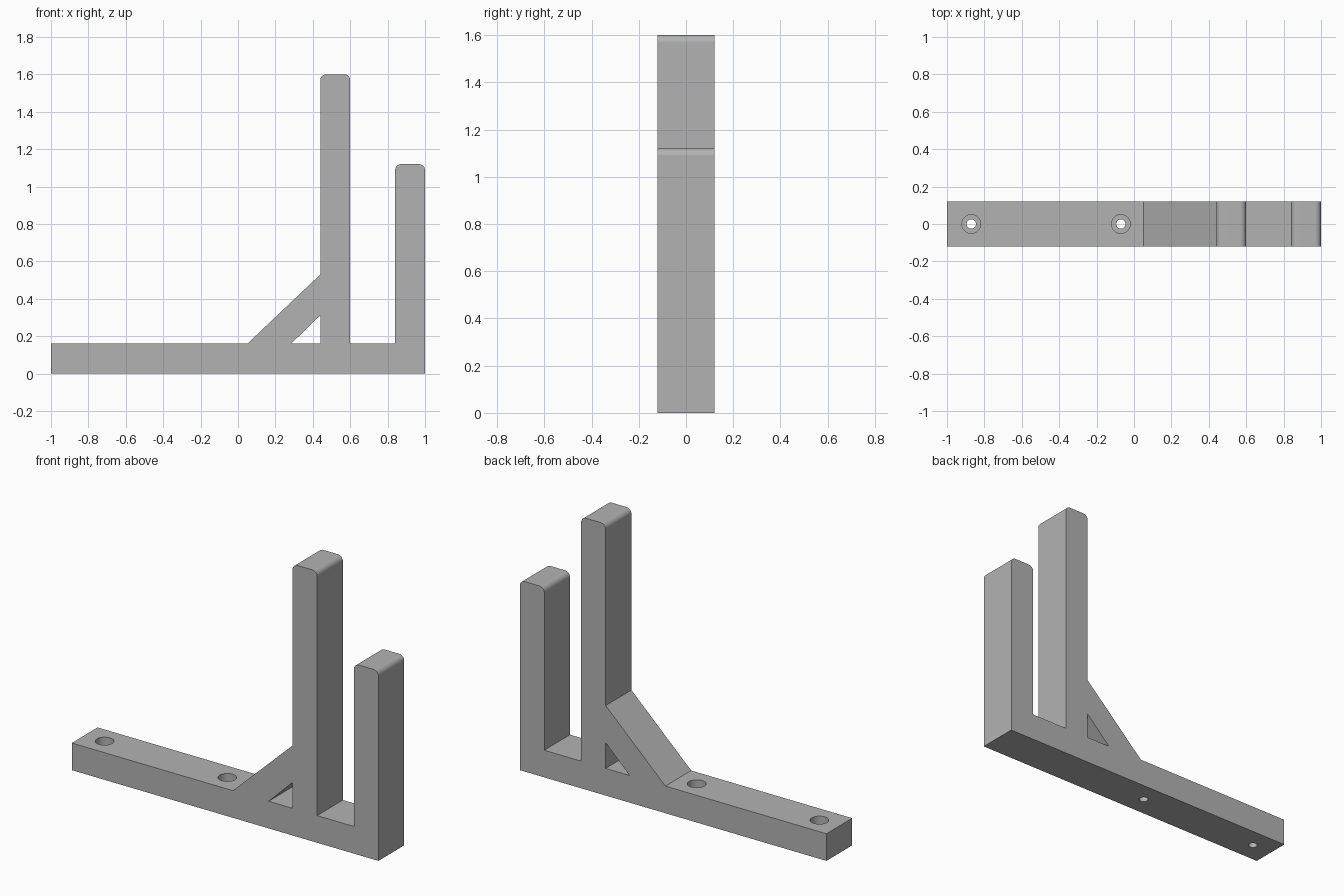
import bpy
import bmesh
import math

cube = bpy.data.objects.get("Cube")
if cube:
    bpy.data.objects.remove(cube, do_unlink=True)

DEPTH = 0.24     # width of the bracket along y
BASE = 0.16      # thickness of base and posts
HOLES = (-0.87, -0.07)

grey = bpy.data.materials.new("plain_grey")
grey.use_nodes = True
colour = (0.45, 0.45, 0.45, 1)
grey.diffuse_color = colour
grey.node_tree.nodes["Principled BSDF"].inputs["Base Color"].default_value = colour


def extruded(name, points, depth, round_above=None):
    """Extrude an x-z outline along y, rounding corners above a height."""
    bm = bmesh.new()
    face = bm.faces.new([bm.verts.new((x, -depth / 2, z)) for x, z in points])
    out = bmesh.ops.extrude_face_region(bm, geom=[face])
    moved = [g for g in out["geom"] if isinstance(g, bmesh.types.BMVert)]
    bmesh.ops.translate(bm, verts=moved, vec=(0, depth, 0))
    bmesh.ops.recalc_face_normals(bm, faces=bm.faces)
    if round_above is not None:
        corners = [e for e in bm.edges
                   if abs(e.verts[0].co.y - e.verts[1].co.y) > depth / 2
                   and e.verts[0].co.z > round_above]
        bmesh.ops.bevel(bm, geom=corners, offset=0.032, segments=8,
                        profile=0.5, affect='EDGES')
    mesh = bpy.data.meshes.new(name)
    bm.to_mesh(mesh)
    bm.free()
    mesh.materials.append(grey)
    obj = bpy.data.objects.new(name, mesh)
    bpy.context.collection.objects.link(obj)
    return obj


def cylinder(name, x, radius, bottom, top):
    bpy.ops.mesh.primitive_cylinder_add(
        vertices=48, radius=radius, depth=top - bottom,
        location=(x, 0, (top + bottom) / 2))
    obj = bpy.context.object
    obj.name = name
    obj.data.materials.append(grey)
    return obj


def cut(target, cutter):
    cutter.hide_render = True
    mod = target.modifiers.new("cut", 'BOOLEAN')
    mod.operation = 'DIFFERENCE'
    mod.solver = 'EXACT'
    mod.object = cutter
    bpy.context.view_layer.objects.active = target
    bpy.ops.object.modifier_apply(modifier=mod.name)
    bpy.data.objects.remove(cutter, do_unlink=True)


# Base, tall post, short post and diagonal brace as one outline
bracket = extruded("hook_bracket", [
    (-1, 0), (1, 0), (1, 1.12), (0.84, 1.12), (0.84, BASE),
    (0.6, BASE), (0.6, 1.6), (0.44, 1.6), (0.44, 0.53),
    (0.05, BASE), (-1, BASE)], DEPTH, round_above=1)

# Triangular opening behind the brace
cut(bracket, extruded("brace_opening",
                      [(0.284, BASE), (0.44, BASE), (0.44, 0.312)], DEPTH * 2))

# Counterbored screw holes
for x in HOLES:
    cut(bracket, cylinder("screw_head_recess", x, 0.05, 0.08, 0.3))
    cut(bracket, cylinder("screw_shaft_hole", x, 0.025, -0.1, 0.2))

# Smooth rounded corners, crisp flat faces
bpy.ops.object.select_all(action='DESELECT')
bracket.select_set(True)
bpy.context.view_layer.objects.active = bracket
bpy.ops.object.shade_smooth_by_angle(angle=math.radians(30))
weighted = bracket.modifiers.new("flat_face_normals", 'WEIGHTED_NORMAL')
weighted.keep_sharp = True
